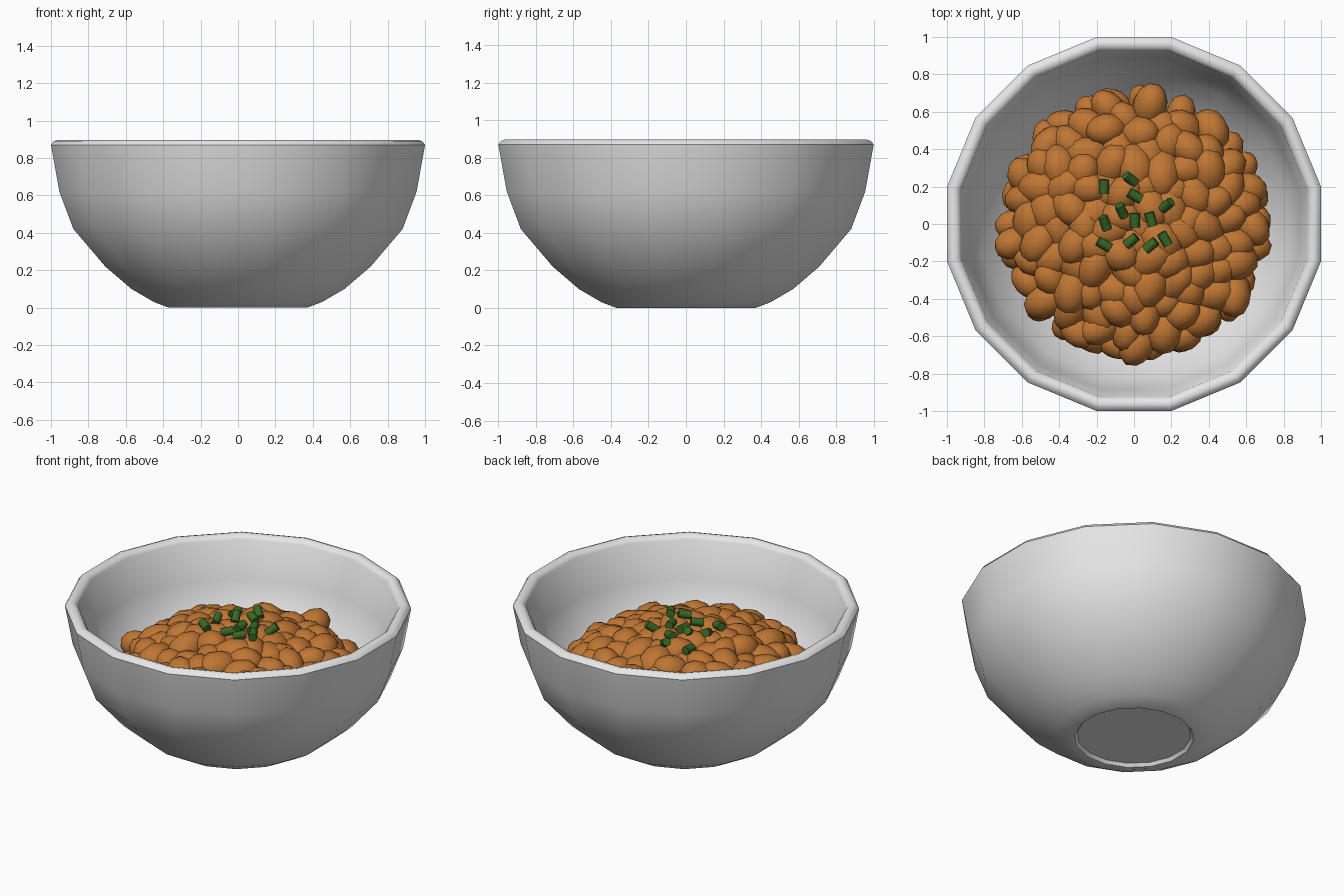
import bpy, bmesh, math, random
from mathutils import Matrix, Vector, Euler

if "Cube" in bpy.data.objects:
    bpy.data.objects.remove(bpy.data.objects["Cube"])

random.seed(7)

def material(name, rgb):
    m = bpy.data.materials.new(name)
    m.diffuse_color = (*rgb, 1)
    m.use_nodes = True
    m.node_tree.nodes["Principled BSDF"].inputs["Base Color"].default_value = m.diffuse_color
    return m

white = material("white ceramic", (0.8, 0.8, 0.8))
orange = material("orange brown", (0.52, 0.18, 0.033))
green = material("leaf green", (0.04, 0.14, 0.02))

def finish(bm, name, mat, angle):
    bmesh.ops.recalc_face_normals(bm, faces=bm.faces)
    me = bpy.data.meshes.new(name)
    bm.to_mesh(me)
    bm.free()
    me.materials.append(mat)
    ob = bpy.data.objects.new(name, me)
    bpy.context.collection.objects.link(ob)
    bpy.ops.object.select_all(action='DESELECT')
    ob.select_set(True)
    bpy.context.view_layer.objects.active = ob
    bpy.ops.object.shade_smooth_by_angle(angle=math.radians(angle))
    return ob

# Bowl: sixteen-sided lathe, profile as (flat-to-centre distance, height)
SIDES = 16
profile = [(0.33, 0.02), (0.345, 0.0), (0.37, 0.0), (0.45, 0.03), (0.57, 0.1),
           (0.71, 0.22), (0.88, 0.42), (0.955, 0.62), (1.0, 0.87),
           (0.985, 0.89), (0.965, 0.897), (0.94, 0.89), (0.925, 0.87),
           (0.885, 0.63), (0.815, 0.45), (0.66, 0.27), (0.53, 0.155),
           (0.42, 0.09), (0.3, 0.07)]
bm = bmesh.new()
rings = []
for r, z in profile:
    R = r / math.cos(math.pi / SIDES)
    rings.append([bm.verts.new((R * math.cos((k + .5) * math.tau / SIDES),
                                R * math.sin((k + .5) * math.tau / SIDES), z))
                  for k in range(SIDES)])
for a, b in zip(rings, rings[1:]):
    for k in range(SIDES):
        j = (k + 1) % SIDES
        bm.faces.new((a[k], a[j], b[j], b[k]))
bm.faces.new(rings[0])
bm.faces.new(rings[-1])
finish(bm, "bowl", white, 40)

def top(r):
    return 0.75 - 0.4 * r * r

# Food mound: egg-shaped lumps in a sunflower pattern over a dome
bm = bmesh.new()

def lump(x, y, z, size):
    rot = Euler((random.uniform(-.5, .5), random.uniform(-.5, .5),
                 random.uniform(0, math.tau))).to_matrix().to_4x4()
    scale = Matrix.Diagonal((size, size * random.uniform(1.2, 1.45),
                             size * random.uniform(.9, 1.05), 1))
    bmesh.ops.create_icosphere(bm, subdivisions=2, radius=1,
                               matrix=Matrix.Translation((x, y, z)) @ rot @ scale)

COUNT = 100
for i in range(COUNT):
    r = 0.66 * math.sqrt((i + .5) / COUNT)
    a = i * 2.39996
    x = r * math.cos(a) + random.uniform(-.02, .02)
    y = r * math.sin(a) + random.uniform(-.02, .02)
    s = (0.105 - 0.022 * r) * random.uniform(.9, 1.1)
    lump(x, y, top(r) - s + random.uniform(-.025, .02), s)
# Lower rings of lumps that rest on the bowl
for R, z, n in ((0.645, 0.42, 26), (0.56, 0.33, 22)):
    for k in range(n):
        a = (k + random.uniform(-.2, .2)) * math.tau / n
        lump(R * math.cos(a), R * math.sin(a), z, 0.08)
finish(bm, "food_lumps", orange, 60)

# Chopped green garnish: short rods (x, y, heading in degrees, tilt in degrees)
bits = [(-.16, .2, 90, 5), (-.02, .24, 140, 30), (.005, .15, 150, 10),
        (-.065, .07, 115, 30), (-.155, .005, 110, 20), (.005, .02, 90, 5),
        (.09, .025, 105, 5), (.175, .1, 40, 35), (-.16, -.11, 150, 10),
        (-.015, -.09, 40, 10), (.09, -.115, 40, 10), (.165, -.08, 120, 5)]
mound = bpy.data.objects["food_lumps"]
bm = bmesh.new()
for x, y, heading, tilt in bits:
    hit, loc, _, _ = mound.ray_cast(Vector((x, y, 2)), Vector((0, 0, -1)))
    z = loc.z + 0.022 if hit else top(math.hypot(x, y))
    rot = (Matrix.Rotation(math.radians(heading), 4, 'Z')
           @ Matrix.Rotation(math.radians(90 - tilt), 4, 'Y'))
    bmesh.ops.create_cone(bm, cap_ends=True, segments=8, radius1=.026, radius2=.026,
                          depth=.075, matrix=Matrix.Translation((x, y, z)) @ rot)
finish(bm, "green_garnish", green, 50)
